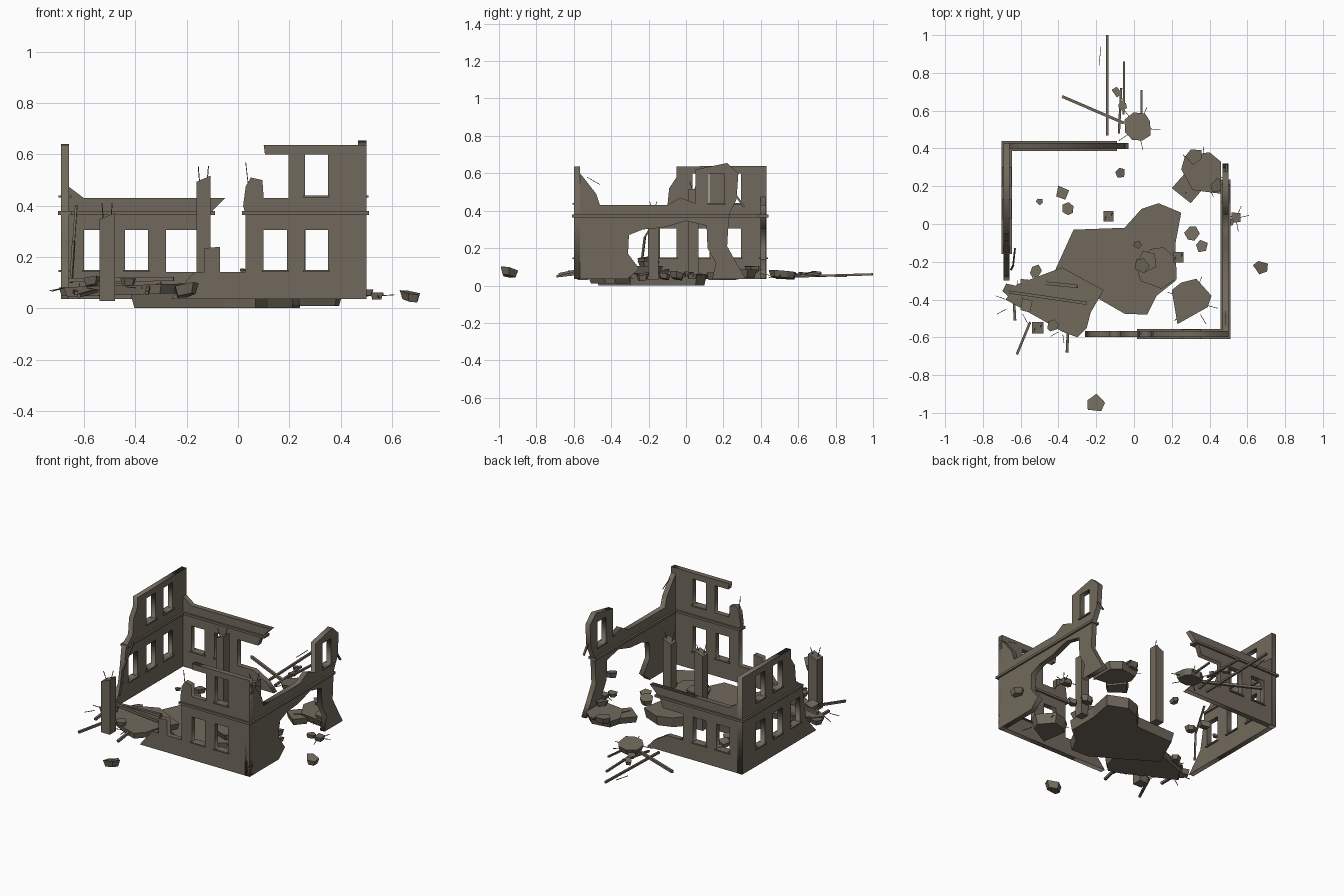
import bpy, bmesh, math, random
from mathutils import Vector, Matrix

if "Cube" in bpy.data.objects:
    bpy.data.objects.remove(bpy.data.objects["Cube"])

random.seed(7)
mat = bpy.data.materials.new("dusty concrete")
mat.diffuse_color = (0.165, 0.141, 0.107, 1)
mat.use_nodes = True
mat.node_tree.nodes["Principled BSDF"].inputs["Base Color"].default_value = mat.diffuse_color
B = 0.036                                   # base height of the walls


def add(name, bm):
    bmesh.ops.recalc_face_normals(bm, faces=bm.faces)
    me = bpy.data.meshes.new(name)
    bm.to_mesh(me)
    bm.free()
    me.materials.append(mat)
    ob = bpy.data.objects.new(name, me)
    bpy.context.collection.objects.link(ob)
    return ob


def box(name, lo, hi):
    bm = bmesh.new()
    bmesh.ops.create_cube(bm, size=1)
    for v in bm.verts:
        v.co = [(a + b) / 2 + c * (b - a) for a, b, c in zip(lo, hi, v.co)]
    return add(name, bm)


def bar(name, p, q, w, h=None):
    """Straight beam from p to q."""
    p, q = Vector(p), Vector(q)
    bm = bmesh.new()
    bmesh.ops.create_cube(bm, size=1)
    rot = (q - p).to_track_quat('X', 'Z').to_matrix().to_4x4()
    size = Matrix.Diagonal(((q - p).length, w, h or w, 1))
    bmesh.ops.transform(bm, matrix=Matrix.Translation((p + q) / 2) @ rot @ size, verts=bm.verts)
    return add(name, bm)


def wall(name, axis, at, thick, outline, windows):
    """Broken outline with window holes, filled and thickened; axis is the wall direction."""
    cu = bpy.data.curves.new(name, 'CURVE')
    cu.dimensions, cu.fill_mode, cu.extrude = '2D', 'BOTH', thick / 2
    loops = [outline] + [[(a, c), (b, c), (b, d), (a, d)] for a, b, c, d in windows]
    for pts in loops:
        s = cu.splines.new('POLY')
        s.points.add(len(pts) - 1)
        for p, (u, v) in zip(s.points, pts):
            p.co = (u, v, 0, 1)
        s.use_cyclic_u = True
    tmp = bpy.data.objects.new("temp_outline", cu)
    bpy.context.collection.objects.link(tmp)
    bpy.context.view_layer.update()
    me = bpy.data.meshes.new_from_object(tmp.evaluated_get(bpy.context.evaluated_depsgraph_get()))
    bpy.data.objects.remove(tmp)
    bm = bmesh.new()
    bm.from_mesh(me)
    bmesh.ops.remove_doubles(bm, verts=bm.verts, dist=1e-5)
    for v in bm.verts:
        u, z, d = v.co
        v.co = (u, at + d, z) if axis == 'x' else (at + d, u, z)
    add(name, bm)


def band(name, axis, at, a, b, z0, z1, thick):
    """Horizontal strip standing proud of a wall."""
    t = thick / 2
    if axis == 'x':
        box(name, (a, at - t, z0), (b, at + t, z1))
    else:
        box(name, (at - t, a, z0), (at + t, b, z1))


T = 0.032
LO, HI = (0.15, 0.305), (0.44, 0.60)         # window heights of the two storeys

# Front wall: tall at the right corner, broken down to sill height on the left
front_win = [(.10, .19, *LO), (.26, .35, *LO), (.26, .35, *HI)]
wall("front_wall", 'x', -.583, T,
     [(-.26, B), (.50, B), (.50, .637), (.10, .637), (.105, .60), (.197, .60), (.197, .43), (.10, .43),
      (.095, .50), (.05, .51), (.03, .475), (.02, .40), (.03, .36), (.03, .142), (-.07, .142), (-.07, .24),
      (-.13, .235), (-.13, .142), (-.17, .142), (-.22, .085)], front_win)
# Right wall: sloping corner, low parapet, big blast hole, tall broken end
wall("right_wall", 'y', .484, T,
     [(-.599, B), (-.31, B), (-.25, .09), (-.31, .17), (-.305, .27), (-.23, .30), (-.12, .31), (0, .345),
      (.11, .32), (.115, .20), (.16, .12), (.14, B), (.32, B), (.27, .12), (.22, .21), (.23, .38), (.27, .46),
      (.28, .60), (.22, .655), (.05, .62), (.05, .44), (-.03, .47), (-.10, .43), (-.46, .43), (-.48, .49),
      (-.55, .58), (-.599, .637)], [(.12, .205, .44, .595)])
# Back wall: single storey with an overhanging lintel at its broken end
back_win = [(-.60, -.51, *LO), (-.44, -.35, *LO)]
wall("back_wall", 'x', .413, T,
     [(-.69, B), (-.03, B), (-.08, .09), (-.17, .142), (-.28, .142), (-.28, .305), (-.14, .305), (-.12, .36),
      (-.05, .43), (-.60, .43), (-.66, .475), (-.69, .50)], back_win)
# Left wall: two storeys, stepping down toward the front
left_win = [(c - .045, c + .045, *LO) for c in (-.095, .08, .25)] + [(c - .045, c + .045, *HI) for c in (.08, .25)]
wall("left_wall", 'y', -.674, T,
     [(-.30, B), (.43, B), (.43, .64), (-.05, .637), (-.05, .58), (-.09, .52), (-.10, .42), (-.165, .37),
      (-.18, .26), (-.20, .15), (-.25, .09)], left_win)

# Cornices between the storeys
for name, ax, at, a, b in (("front", 'x', -.583, .015, .51), ("right", 'y', .484, -.61, .235),
                           ("back", 'x', .413, -.70, -.09), ("left", 'y', -.674, -.16, .44)):
    band(name + "_cornice", ax, at, a, b, .365, .379, T + .022)
# Window sills
for name, ax, at, wins in (("front", 'x', -.583, front_win), ("left", 'y', -.674, left_win),
                           ("back", 'x', .413, back_win), ("right", 'y', .484, [(.12, .205, .44, 0)])):
    for w in wins:
        band(name + "_sill", ax, at, w[0] - .006, w[1] + .006, w[2] - .008, w[2], T + .018)

# Free-standing columns with chipped slanted tops
for x, y, z, w in ((-.135, .04, .505, .055), (.235, -.175, .40, .055), (-.51, -.55, .36, .06)):
    col = box("column", (x - w / 2, y - w / 2, .03), (x + w / 2, y + w / 2, z))
    for v in col.data.vertices:
        if v.co.z > .1:
            v.co.z += .012 * (1 if v.co.x > x else -1)
    for k in (-1, 1):
        bar("column_rebar", (x + k * .015, y, z - .01), (x + k * .02, y + k * .02, z + .05), .003)


def slab(name, pts, z0, z1, taper=.9, tilt=(0, 0)):
    """Broken floor plate: outline on top, smaller below."""
    n = len(pts)
    cx, cy = sum(p[0] for p in pts) / n, sum(p[1] for p in pts) / n
    bm = bmesh.new()
    rings = []
    for s, z in ((taper, z0), (1, z1)):
        ring = []
        for x, y in pts:
            dx, dy = (x - cx) * s, (y - cy) * s
            ring.append(bm.verts.new((cx + dx, cy + dy, z + tilt[0] * dx + tilt[1] * dy)))
        rings.append(ring)
    lo, hi = rings
    bm.faces.new(lo[::-1])
    bm.faces.new(hi)
    for i in range(n):
        j = (i + 1) % n
        bm.faces.new((lo[i], lo[j], hi[j], hi[i]))
    return add(name, bm)


def chunk(name, x, y, r, z0, z1, n=5, taper=.8, tilt=0):
    a0 = random.uniform(0, 6)
    pts = []
    for i in range(n):
        a = a0 + 2 * math.pi * (i + random.uniform(-.2, .2)) / n
        q = r * random.uniform(.85, 1.1)
        pts.append((x + q * math.cos(a), y + q * math.sin(a)))
    slab(name, pts, z0, z1, taper, (tilt, -tilt))


# Fallen floor slabs
slab("large_floor_slab", [(-.32, -.03), (-.42, -.25), (-.18, -.40), (-.05, -.475), (.07, -.48), (.12, -.38), (.22, -.30),
     (.22, -.10), (.25, .06), (.13, .11), (.04, .08), (-.05, -.02)], .001, .062, .96)
slab("left_floor_slab", [(-.68, -.40), (-.50, -.50), (-.38, -.57), (-.30, -.60), (-.25, -.55), (-.23, -.47), (-.16, -.35),
     (-.29, -.28), (-.38, -.23), (-.62, -.32)], .055, .092, .95, (.03, 0))
slab("front_right_slab", [(.20, -.35), (.25, -.31), (.33, -.29), (.41, -.38), (.39, -.44), (.23, -.53)], .01, .07, .85)
slab("back_right_slab", [(.27, .36), (.25, .29), (.31, .18), (.46, .16), (.46, .33), (.40, .38)], .04, .085, .85)
slab("back_right_wedge", [(.20, .19), (.30, .11), (.36, .18), (.28, .28)], .03, .07, .85)
chunk("back_slab", .02, .51, .083, .04, .075, 8, .85, .08)
chunk("centre_slab", .13, -.23, .12, .065, .105, 7, .85)
chunk("centre_slab_piece", .07, -.20, .06, .10, .13, 5)

# Loose rubble blocks: x, y, radius, bottom height
for x, y, r, z in ((-.07, .27, .03, .035), (-.38, .165, .04, .035), (-.35, .08, .035, .035), (-.50, .12, .02, .035),
                   (.31, -.05, .045, .035), (.36, -.12, .035, .035), (.54, .03, .036, .035), (.50, .01, .03, .05),
                   (.675, -.23, .043, .03), (-.20, -.95, .053, .05), (-.20, -.965, .025, .075), (-.52, -.25, .035, .05),
                   (-.57, -.43, .04, .09), (-.43, -.54, .035, .09), (.02, -.11, .025, .065), (.04, -.22, .04, .12),
                   (-.09, .70, .03, .05), (-.06, .625, .025, .05), (.32, .36, .045, .07), (-.66, -.35, .04, .05),
                   (.44, .20, .04, .08)):
    chunk("rubble", x, y, r, z, z + r * .75, random.choice((4, 5, 5, 6)), .75, random.uniform(-.2, .2))

# Fallen timbers and bent bars
for p, q, w in (((-.142, .47, .045), (-.142, 1.0, .06), .012), ((-.055, .58, .06), (-.052, .86, .05), .011),
                ((-.38, .675, .065), (-.055, .535, .05), .015), ((.04, .58, .05), (.04, .71, .06), .01),
                ((-.08, .48, .04), (-.068, .72, .07), .012), ((-.62, -.69, .05), (-.55, -.52, .07), .013),
                ((-.355, -.68, .06), (-.35, -.58, .08), .014), ((-.64, -.33, .07), (-.63, -.51, .06), .014),
                ((-.65, -.24, .10), (-.64, -.22, .26), .01), ((-.64, -.22, .26), (-.63, -.13, .40), .009),
                ((-.66, -.36, .11), (-.25, -.42, .115), .016), ((-.60, -.30, .075), (-.30, -.33, .105), .018),
                ((.49, .22, .55), (.49, .31, .42), .01)):
    bar("timber", p, q, w)

# Thin reinforcing wires sticking out of the broken pieces
for x, y, z, r in ((.02, .51, .055, .08), (-.62, -.42, .08, .08), (.36, .27, .07, .1), (.31, -.41, .05, .1),
                   (.54, .03, .05, .03), (-.38, -.56, .08, .03)):
    for i in range(5):
        a = i * 1.26 + random.uniform(-.3, .3)
        c, s = math.cos(a), math.sin(a)
        bar("rebar_wire", (x + c * r * .8, y + s * r * .8, z),
            (x + c * (r + .04), y + s * (r + .04), z + random.uniform(-.015, .025)), .003)
bar("rebar_wire", (-.185, .84, .05), (-.175, .94, .06), .003)
bar("rebar_wire", (.04, -.58, .48), (.03, -.58, .57), .003)
bar("rebar_wire", (.484, -.53, .58), (.484, -.46, .54), .003)
